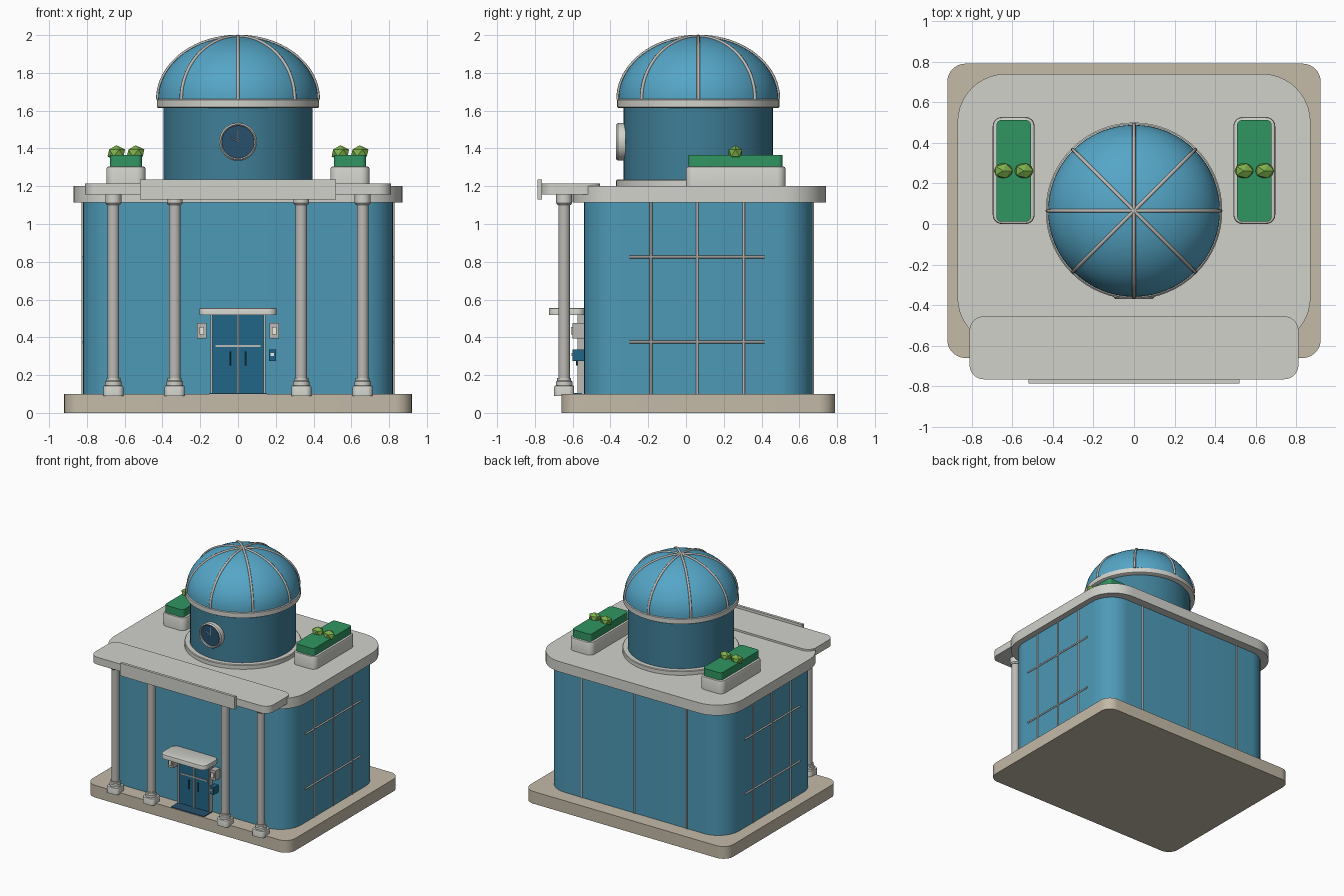
import bpy, bmesh
from math import sin, cos, pi
from mathutils import Vector

if "Cube" in bpy.data.objects:
    bpy.data.objects.remove(bpy.data.objects["Cube"])


def material(name, r, g, b):
    m = bpy.data.materials.new(name)
    m.diffuse_color = (r, g, b, 1)
    m.use_nodes = True
    m.node_tree.nodes["Principled BSDF"].inputs["Base Color"].default_value = m.diffuse_color
    return m


BLUE = material("wall_blue", 0.075, 0.32, 0.47)
DOME = material("dome_blue", 0.09, 0.38, 0.57)
DRUM = material("drum_blue", 0.05, 0.21, 0.31)
DARK = material("door_blue", 0.015, 0.13, 0.24)
NAVY = material("navy", 0.02, 0.08, 0.15)
STONE = material("pale_stone", 0.64, 0.64, 0.60)
TRIM = material("trim", 0.50, 0.49, 0.46)
SAND = material("sand", 0.55, 0.49, 0.39)
HEDGE = material("hedge_green", 0.03, 0.30, 0.12)
LEAF = material("leaf_green", 0.20, 0.43, 0.07)
LAMP = material("lamp_white", 0.85, 0.85, 0.80)


def finish(name, bm, mat):
    bmesh.ops.recalc_face_normals(bm, faces=bm.faces)
    me = bpy.data.meshes.new(name)
    bm.to_mesh(me)
    bm.free()
    me.materials.append(mat)
    ob = bpy.data.objects.new(name, me)
    bpy.context.collection.objects.link(ob)
    return ob


def slab(name, x0, x1, y0, y1, z0, z1, mat, r=0.0, chamfer=0.0):
    """Box with rounded vertical corners and an optional top chamfer."""
    bm = bmesh.new()
    n = 10 if r else 0
    corners = [(x1 - r, y1 - r), (x0 + r, y1 - r), (x0 + r, y0 + r), (x1 - r, y0 + r)]
    ring = []
    for q, (cx, cy) in enumerate(corners):
        for i in range(n + 1):
            a = (q + (i / n if n else 0)) * pi / 2
            ring.append(bm.verts.new((cx + r * cos(a), cy + r * sin(a), z0)))
    base = bm.faces.new(ring)
    ext = bmesh.ops.extrude_face_region(bm, geom=[base])["geom"]
    bmesh.ops.translate(bm, vec=(0, 0, z1 - z0), verts=[v for v in ext if isinstance(v, bmesh.types.BMVert)])
    if chamfer:
        edges = [e for e in bm.edges if all(abs(v.co.z - z1) < 1e-5 for v in e.verts)]
        bmesh.ops.bevel(bm, geom=edges, offset=chamfer, segments=2, profile=0.5, affect='EDGES')
    return finish(name, bm, mat)


def lathe(name, profile, loc, mat, n=64):
    """Closed solid turned from (radius, height) points around z."""
    bm = bmesh.new()
    rings = [[bm.verts.new((loc[0] + r * cos(2 * pi * i / n), loc[1] + r * sin(2 * pi * i / n), loc[2] + z))
              for i in range(n)] for r, z in profile]
    for a, b in zip(rings, rings[1:]):
        for i in range(n):
            bm.faces.new((a[i], a[(i + 1) % n], b[(i + 1) % n], b[i]))
    bm.faces.new(rings[0])
    bm.faces.new(rings[-1])
    return finish(name, bm, mat)


def rod(name, p, q, r, mat, n=12):
    p, q = Vector(p), Vector(q)
    bm = bmesh.new()
    bmesh.ops.create_cone(bm, cap_ends=True, segments=n, radius1=r, radius2=r, depth=(q - p).length)
    bm.transform((q - p).to_track_quat('Z', 'Y').to_matrix().to_4x4())
    bmesh.ops.translate(bm, vec=(p + q) / 2, verts=bm.verts)
    return finish(name, bm, mat)


# Main masses
slab("base", -0.92, 0.92, -0.66, 0.79, 0, 0.10, SAND, 0.09)
slab("body", -0.82, 0.82, -0.54, 0.67, 0.10, 1.12, BLUE, 0.19)
slab("roof", -0.87, 0.87, -0.60, 0.74, 1.115, 1.20, STONE, 0.24)
slab("porch_roof", -0.81, 0.81, -0.765, -0.455, 1.155, 1.215, STONE, 0.07)
slab("sign_board", -0.52, 0.52, -0.785, -0.763, 1.13, 1.235, STONE)

# Drum, cornice and dome
CY = 0.065
lathe("drum_collar", [(0.435, 0), (0.435, 0.03), (0.43, 0.035)], (0, CY, 1.20), STONE)
lathe("drum", [(0.395, 0), (0.395, 0.40)], (0, CY, 1.22), DRUM)
lathe("cornice", [(0.42, 0), (0.43, 0.006), (0.43, 0.044), (0.42, 0.05)], (0, CY, 1.613), STONE)
arc = [(i * pi / 2 / 20) for i in range(21)]
lathe("dome", [(max(0.423 * cos(a), 0.001), 0.332 * sin(a)) for a in arc], (0, CY, 1.66), DOME)

# Eight dome ribs
for k in range(8):
    cu = bpy.data.curves.new("dome_rib", 'CURVE')
    cu.dimensions = '3D'
    cu.bevel_depth = 0.009
    cu.bevel_resolution = 2
    cu.use_fill_caps = True
    sp = cu.splines.new('POLY')
    sp.points.add(len(arc) - 1)
    t = k * pi / 4
    for pt, a in zip(sp.points, arc):
        r = 0.425 * cos(a)
        pt.co = (r * cos(t), CY + r * sin(t), 1.66 + 0.333 * sin(a), 1)
    cu.materials.append(TRIM)
    bpy.context.collection.objects.link(bpy.data.objects.new("dome_rib", cu))

# Clock
CZ = 1.435
rod("clock_face", (0, -0.32, CZ), (0, -0.352, CZ), 0.092, NAVY, 48)
bm = bmesh.new()
prof = [(0.086, -0.32), (0.086, -0.365), (0.092, -0.37), (0.10, -0.36), (0.10, -0.32)]
rings = [[bm.verts.new((r * cos(i * pi / 24), y, CZ + r * sin(i * pi / 24))) for r, y in prof] for i in range(48)]
for i in range(48):
    a, b = rings[i], rings[(i + 1) % 48]
    for j in range(5):
        bm.faces.new((a[j], a[(j + 1) % 5], b[(j + 1) % 5], b[j]))
finish("clock_rim", bm, STONE)
rod("minute_hand", (0, -0.354, CZ), (0, -0.354, CZ + 0.065), 0.003, TRIM, 6)
rod("hour_hand", (0, -0.354, CZ), (-0.04, -0.354, CZ + 0.025), 0.003, TRIM, 6)

# Porch columns
for x in (-0.66, -0.335, 0.335, 0.66):
    p = (x, -0.645, 0)
    lathe("column_shaft", [(0.031, 0.12), (0.031, 1.16)], p, TRIM, 24)
    slab("column_base", x - 0.053, x + 0.053, -0.698, -0.592, 0.09, 0.145, STONE, 0.03, 0.008)
    lathe("column_collar", [(0.043, 0.14), (0.043, 0.165), (0.037, 0.172), (0.037, 0.185)], p, STONE, 24)
    lathe("column_capital", [(0.034, 1.10), (0.042, 1.11), (0.042, 1.157)], p, STONE, 24)

# Entrance
slab("door_canopy", -0.205, 0.205, -0.725, -0.535, 0.518, 0.555, STONE, 0.045, 0.006)
slab("door_panel", -0.14, 0.14, -0.566, -0.53, 0.10, 0.518, DARK)
for x in (-0.14, 0.0, 0.14):
    slab("door_post", x - 0.006, x + 0.006, -0.575, -0.53, 0.10, 0.518, TRIM)
slab("door_rail", -0.12, 0.12, -0.572, -0.55, 0.35, 0.36, TRIM)
slab("door_mat", -0.15, 0.15, -0.655, -0.55, 0.098, 0.106, NAVY)
for s in (-1, 1):
    rod("door_handle", (s * 0.042, -0.578, 0.25), (s * 0.042, -0.578, 0.325), 0.004, NAVY, 8)
    for z in (0.26, 0.315):
        rod("handle_mount", (s * 0.042, -0.578, z), (s * 0.042, -0.56, z), 0.003, NAVY, 8)
    x = s * 0.192
    slab("wall_lamp", x - 0.024, x + 0.024, -0.60, -0.535, 0.395, 0.475, TRIM)
    slab("lamp_glass", x - 0.013, x + 0.013, -0.61, -0.59, 0.415, 0.455, LAMP)
slab("intercom", 0.163, 0.20, -0.60, -0.535, 0.275, 0.335, DARK)
slab("intercom_screen", 0.172, 0.19, -0.605, -0.59, 0.302, 0.316, LAMP)

# Window bars on sides and back
for s in (-1, 1):
    x = s * 0.821
    for y in (-0.185, 0.06, 0.305):
        rod("side_mullion", (x, y, 0.10), (x, y, 1.115), 0.007, TRIM)
    for z in (0.375, 0.825):
        rod("side_transom", (x, -0.30, z), (x, 0.415, z), 0.007, TRIM)
for x in (-0.475, 0, 0.475):
    rod("back_mullion", (x, 0.671, 0.10), (x, 0.671, 1.115), 0.007, TRIM)

# Roof planters
for s in (-1, 1):
    c = s * 0.593
    slab("planter", c - 0.103, c + 0.103, 0.0, 0.527, 1.20, 1.305, STONE, 0.045, 0.012)
    slab("hedge", c - 0.085, c + 0.085, 0.012, 0.512, 1.30, 1.366, HEDGE, 0.025)

bpy.ops.object.select_all(action='SELECT')
bpy.context.view_layer.objects.active = bpy.data.objects["body"]
for ob in bpy.data.objects:
    ob.select_set(ob.type == 'MESH')
bpy.ops.object.shade_smooth_by_angle(angle=0.6)

# Low-poly shrubs stay flat shaded
for s in (-1, 1):
    for d in (-1, 1):
        bm = bmesh.new()
        bmesh.ops.create_icosphere(bm, subdivisions=1, radius=1)
        bmesh.ops.scale(bm, vec=(0.052, 0.042, 0.041), verts=bm.verts)
        bmesh.ops.translate(bm, vec=(s * 0.593 + d * 0.051, 0.262, 1.376), verts=bm.verts)
        finish("shrub", bm, LEAF)
